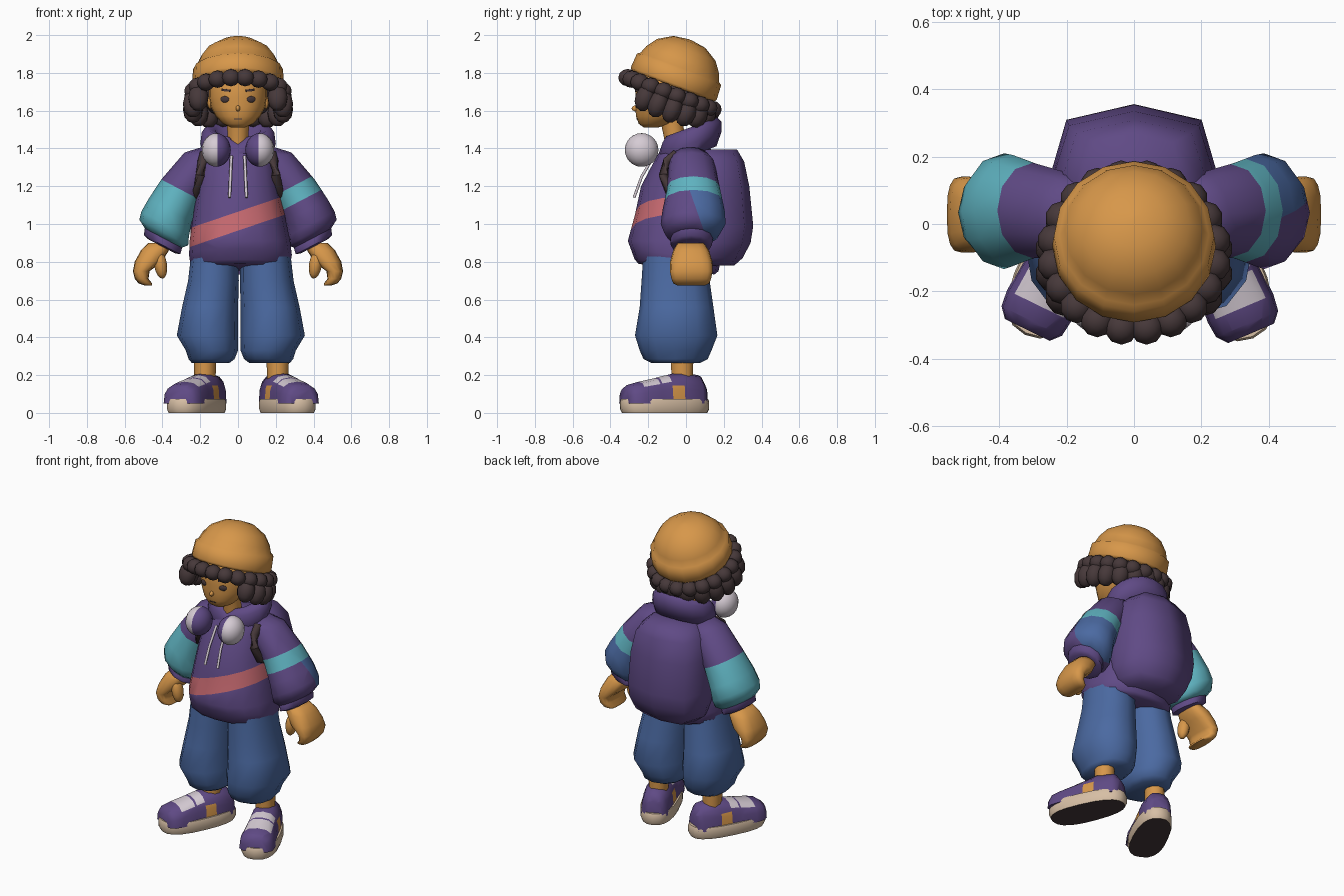
import bpy, bmesh
from math import sin, cos, pi, radians, copysign
from mathutils import Vector, Matrix

if "Cube" in bpy.data.objects:
    bpy.data.objects.remove(bpy.data.objects["Cube"])


def material(name, r, g, b):
    m = bpy.data.materials.new(name)
    m.use_nodes = True
    m.diffuse_color = (r, g, b, 1)
    m.node_tree.nodes["Principled BSDF"].inputs["Base Color"].default_value = (r, g, b, 1)
    return m


TAN = material("warm tan", .68, .31, .068)
HAIR = material("dark brown", .062, .04, .042)
PURPLE = material("purple", .115, .068, .235)
TEAL = material("teal", .115, .45, .53)
PINK = material("coral pink", .56, .14, .16)
BLUE = material("denim blue", .07, .143, .36)
WHITE = material("pale grey", .67, .6, .66)
BEIGE = material("sole beige", .68, .52, .375)
made = []


def emit(name, bm, mats, rule=None, place=None):
    """Turn a bmesh into an object; rule picks the material slot of a face."""
    bmesh.ops.recalc_face_normals(bm, faces=bm.faces)
    bm.normal_update()
    if rule:
        for f in bm.faces:
            f.material_index = rule(f.calc_center_median(), f.normal)
    if place:
        bm.transform(place)
    me = bpy.data.meshes.new(name)
    bm.to_mesh(me)
    bm.free()
    for m in mats:
        me.materials.append(m)
    ob = bpy.data.objects.new(name, me)
    bpy.context.collection.objects.link(ob)
    made.append(ob)


def skin(rings):
    """Bridge rings of points and cap both ends."""
    bm = bmesh.new()
    rows = [[bm.verts.new(p) for p in ring] for ring in rings]
    n = len(rows[0])
    for a, b in zip(rows, rows[1:]):
        for i in range(n):
            bm.faces.new((a[i], a[(i + 1) % n], b[(i + 1) % n], b[i]))
    bm.faces.new(rows[0])
    bm.faces.new(rows[-1])
    return bm


def loft(rings, sides=12, power=2, rot=Matrix.Identity(3)):
    """Loft superellipse rings given as x, y, z, rx, ry."""
    def bend(v):
        return copysign(abs(v) ** (2 / power), v)
    out = []
    for x, y, z, rx, ry in rings:
        angles = [2 * pi * i / sides for i in range(sides)]
        out.append([Vector((x, y, z)) + rot @ Vector((rx * bend(cos(a)), ry * bend(sin(a)), 0))
                    for a in angles])
    return skin(out)


def tube(points, r, sides=8):
    pts = [Vector(p) for p in points]
    out = []
    for i, p in enumerate(pts):
        d = pts[min(i + 1, len(pts) - 1)] - pts[max(i - 1, 0)]
        q = d.to_track_quat('Z', 'Y')
        out.append([p + q @ Vector((r * cos(2 * pi * k / sides), r * sin(2 * pi * k / sides), 0))
                    for k in range(sides)])
    return skin(out)


def ball(bm, loc, size, rot=Matrix.Identity(3), u=12, v=8):
    m = Matrix.Translation(loc) @ rot.to_4x4() @ Matrix.Diagonal((*size, 1))
    bmesh.ops.create_uvsphere(bm, u_segments=u, v_segments=v, radius=1, matrix=m)


def box(bm, loc, size, rot=Matrix.Identity(3)):
    m = Matrix.Translation(loc) @ rot.to_4x4() @ Matrix.Diagonal((*size, 1))
    bmesh.ops.create_cube(bm, size=2, matrix=m)


def cut(bm, co, no):
    bmesh.ops.bisect_plane(bm, geom=bm.verts[:] + bm.edges[:] + bm.faces[:], plane_co=co, plane_no=no)


# Beanie, tilted towards the back
TILT = Matrix.Rotation(radians(-20.6), 3, 'X')
BASE = Vector((0, -.07, 1.73))
hat = [(.234, 0), (.243, .015), (.238, .095), (.222, .106), (.205, .15), (.165, .205), (.09, .25), (.01, .262)]
emit("beanie", loft([(*(BASE + TILT @ Vector((0, 0, h))), r, r) for r, h in hat], 16, rot=TILT), [TAN])

# Hair: a scalloped fringe under the brim, longer locks at sides and back, and a fill
bm = bmesh.new()
for i in range(20):
    a = 2 * pi * (i + .5) / 20
    ball(bm, BASE + TILT @ Vector((.24 * cos(a), .242 * sin(a), -.042)), (.05, .05, .046), u=10, v=6)
for i in range(18):
    a = 2 * pi * (i + .5) / 18
    if sin(a) > -.55:
        drop = abs(cos(a))
        ball(bm, BASE + TILT @ Vector((.242 * cos(a), .232 * sin(a), -.065 - .052 * drop)),
             (.055, .052, .06 + .015 * drop), TILT, 10, 6)
ball(bm, (0, 0, 1.69), (.2, .15, .14))
emit("curly_hair", bm, [HAIR])

# Head, nose, ears and neck
head = [(0, -.185, 1.512, .04, .04), (0, -.165, 1.53, .078, .085), (0, -.135, 1.57, .118, .13),
        (0, -.11, 1.62, .145, .158), (0, -.1, 1.67, .154, .168), (0, -.09, 1.75, .155, .178),
        (0, -.08, 1.85, .13, .14)]
emit("head", loft(head, 20, 2.15), [TAN])
bm = bmesh.new()
ball(bm, (0, -.266, 1.612), (.012, .022, .016))
for s in (-1, 1):
    ball(bm, (s * .148, -.1, 1.645), (.014, .026, .036))
emit("nose_and_ears", bm, [TAN])
emit("neck", loft([(0, -.05, 1.36, .058, .058), (0, -.06, 1.45, .055, .055), (0, -.08, 1.57, .06, .06)]), [TAN])

# Eyes, brows and mouth
bm = bmesh.new()
for s in (-1, 1):
    turn = Matrix.Rotation(s * .4, 3, 'Z')
    ball(bm, (s * .07, -.253, 1.66), (.025, .007, .017), turn)
    box(bm, (s * .064, -.256, 1.708), (.024, .004, .006), turn @ Matrix.Rotation(s * -.1, 3, 'Y'))
box(bm, (0, -.258, 1.556), (.02, .004, .003))
emit("eyes_brows_mouth", bm, [HAIR])

# Hoodie body with a lower hem at the back and a slanted stripe across the front
torso = [(.01, -.05, .765, .24, .2), (.012, -.05, .785, .264, .222), (.013, -.055, .84, .272, .238),
         (.01, -.06, .91, .266, .248), (.005, -.045, 1.05, .242, .225), (0, -.03, 1.2, .212, .208),
         (0, -.01, 1.32, .195, .165), (0, 0, 1.4, .16, .13), (0, 0, 1.44, .1, .1)]
bm = loft(torso, 16, 2.2)
for v in bm.verts:
    if v.co.z < .85:
        v.co.z -= .14 * (v.co.y + .08)
slope = Vector((-.34, 0, 1))
for z in (.965, 1.065):
    cut(bm, (0, 0, z), slope)
emit("hoodie_body", bm, [PURPLE, PINK],
     lambda c, n: int(.965 < c.dot(slope) < 1.065 and c.y < .05))

# Hood rolled around the neck, high at the back
hood = [(0, .02, 1.36, .18, .15), (0, .02, 1.425, .2, .178), (0, .025, 1.485, .192, .172),
        (0, .025, 1.512, .165, .15), (0, .015, 1.5, .122, .125), (0, .005, 1.42, .09, .11)]
bm = loft(hood, 16, rot=Matrix.Rotation(radians(20), 3, 'X'))
for v in bm.verts:
    if abs(v.co.x) < .03 and v.co.y < 0 and v.co.z > 1.4:
        v.co.z -= .04
emit("hood", bm, [PURPLE])

# Rounded backpack
pack = [(0, .14, .78, .165, .115), (0, .13, .82, .222, .17), (0, .13, .9, .246, .212), (0, .13, .99, .253, .226),
        (0, .13, 1.2, .243, .205), (0, .13, 1.33, .215, .178), (0, .13, 1.395, .145, .14)]
emit("backpack", loft(pack, 8, 3), [PURPLE])

sleeve = [(.12, .02, 1.37, .08, .09), (.19, .03, 1.33, .105, .12), (.3, .04, 1.18, .12, .142),
          (.36, .04, 1.07, .13, .165), (.386, .038, 1.0, .142, .172), (.393, .034, .955, .146, .15),
          (.395, .03, .925, .11, .115)]
cuff = [(.393, .03, .935, .09, .095), (.395, .03, .925, .112, .112), (.402, .028, .89, .108, .11),
        (.404, .028, .882, .08, .09)]
hand = [(.415, .025, .9, .06, .07), (.44, .027, .86, .074, .095), (.475, .028, .8, .072, .112),
        (.512, .028, .75, .044, .113), (.51, .028, .71, .036, .105), (.49, .028, .685, .036, .095),
        (.475, .028, .675, .02, .075)]

for s, side in ((1, "left"), (-1, "right")):
    def flip(rings):
        return [(s * r[0], *r[1:]) for r in rings]

    # Sleeve with colour bands measured along the arm
    lean = Matrix.Rotation(-.482 * s, 3, 'Y')
    top, along = Vector((.18 * s, .03, 1.36)), Vector((.464 * s, 0, -.886))
    seam, seam_dir = Vector((0, .04, 1.12)), Vector((0, 1, .35))
    bm = loft(flip(sleeve), 12, 2, lean)
    for t in ((.193, .28) if s > 0 else (.215,)):
        cut(bm, top + along * t, along)
    if s > 0:
        cut(bm, seam, seam_dir)

    def band(c, n):
        t = (c - top).dot(along)
        if s < 0:
            return int(t > .215)
        return 1 if .193 < t < .28 else 2 if t > .28 and (c - seam).dot(seam_dir) > 0 else 0
    emit(side + "_sleeve", bm, [PURPLE, TEAL, BLUE], band)
    emit(side + "_cuff", loft(flip(cuff), 12, 2, lean), [PURPLE])

    # Mitten-like curled hand with a thumb
    bm = loft(flip(hand), 16, 2.8)
    ball(bm, (s * .41, -.035, .785), (.034, .04, .075), Matrix.Rotation(.15 * s, 3, 'Y'))
    emit(side + "_hand", bm, [TAN])

    # Strap, headphone cup and drawstring
    strap = [(.18, -.05, 1.37), (.19, -.1, 1.33), (.2, -.12, 1.26), (.213, -.09, 1.18), (.22, .03, 1.12)]
    emit(side + "_strap", tube(flip(strap), .026), [HAIR])
    bm = bmesh.new()
    ball(bm, (s * .115, -.235, 1.392), (.077, .089, .089), u=16, v=12)
    cut(bm, (s * .108, 0, 0), (1, 0, 0))
    emit(side + "_headphone_cup", bm, [WHITE, PURPLE], lambda c, n: int(abs(c.x) < .108))
    emit(side + "_drawstring", tube(flip([(.035, -.17, 1.36), (.04, -.235, 1.25), (.045, -.275, 1.14)]), .008, 6), [WHITE])

    # Baggy trouser leg, gathered above the ankle
    dx, dr = (.022, .008) if s > 0 else (0, 0)
    leg = [(.145, -.055, .265, .1, .13), (.14, -.055, .285, .122, .17), (.138, -.055, .33, .138, .19),
           (.162, -.052, .41, .162, .218), (.148, -.05, .56, .148, .195), (.13, -.055, .7, .134, .18),
           (.122, -.06, .86, .124, .165)]
    leg = [(x + dx, y, z, rx + dr, ry) for x, y, z, rx, ry in leg]
    emit(side + "_trouser_leg", loft(flip(leg), 12, 2.2), [BLUE])
    ax = .175 + 1.6 * dx
    emit(side + "_ankle", loft(flip([(ax, -.02, .12, .055, .06), (ax, -.02, .32, .06, .062)]), 10), [TAN])

    # Shoe: arched upper with panels, on a thick sole, toes turned out
    centre, turn = ((.258, -.113, 0), 23) if s > 0 else ((-.216, -.108, 0), -26)
    place = Matrix.Translation(centre) @ Matrix.Rotation(radians(turn), 4, 'Z')
    upper = [(-.222, .055, .15), (-.19, .08, .2), (-.08, .093, .215), (-.01, .096, .2), (.045, .098, .188),
             (.057, .1, .184), (.15, .106, .165), (.2, .1, .152), (.23, .074, .13)]
    bm = loft([(0, -t, .05, w, h - .05) for t, w, h in upper], 16, 2.6, Matrix.Rotation(pi / 2, 3, 'X'))
    cut(bm, (0, 0, .145), (0, 0, 1))
    for v in bm.verts:
        v.co.z = max(v.co.z, .05)

    def panel(c, n):
        t = -c.y
        if n.z > .5 and (-.01 < t < .045 or .057 < t < .15):
            return 1
        return 2 if -.08 < t < -.01 and abs(n.x) > .5 and c.z < .145 else 0
    emit(side + "_shoe_upper", bm, [PURPLE, WHITE, TAN], panel, place)
    sole = [(0, 0, 0, .104, .236), (0, 0, .02, .111, .246), (0, 0, .06, .111, .246), (0, 0, .074, .106, .24)]
    bm = loft(sole, 20, 2.5)
    for v in bm.verts:
        v.co.x *= 1 - .25 * v.co.y
    emit(side + "_shoe_sole", bm, [BEIGE, HAIR], lambda c, n: int(n.z < -.9), place)

# Smooth shading with sharp creases kept
bpy.ops.object.select_all(action='DESELECT')
for ob in made:
    ob.select_set(True)
bpy.context.view_layer.objects.active = made[0]
bpy.ops.object.shade_smooth_by_angle(angle=radians(62))
